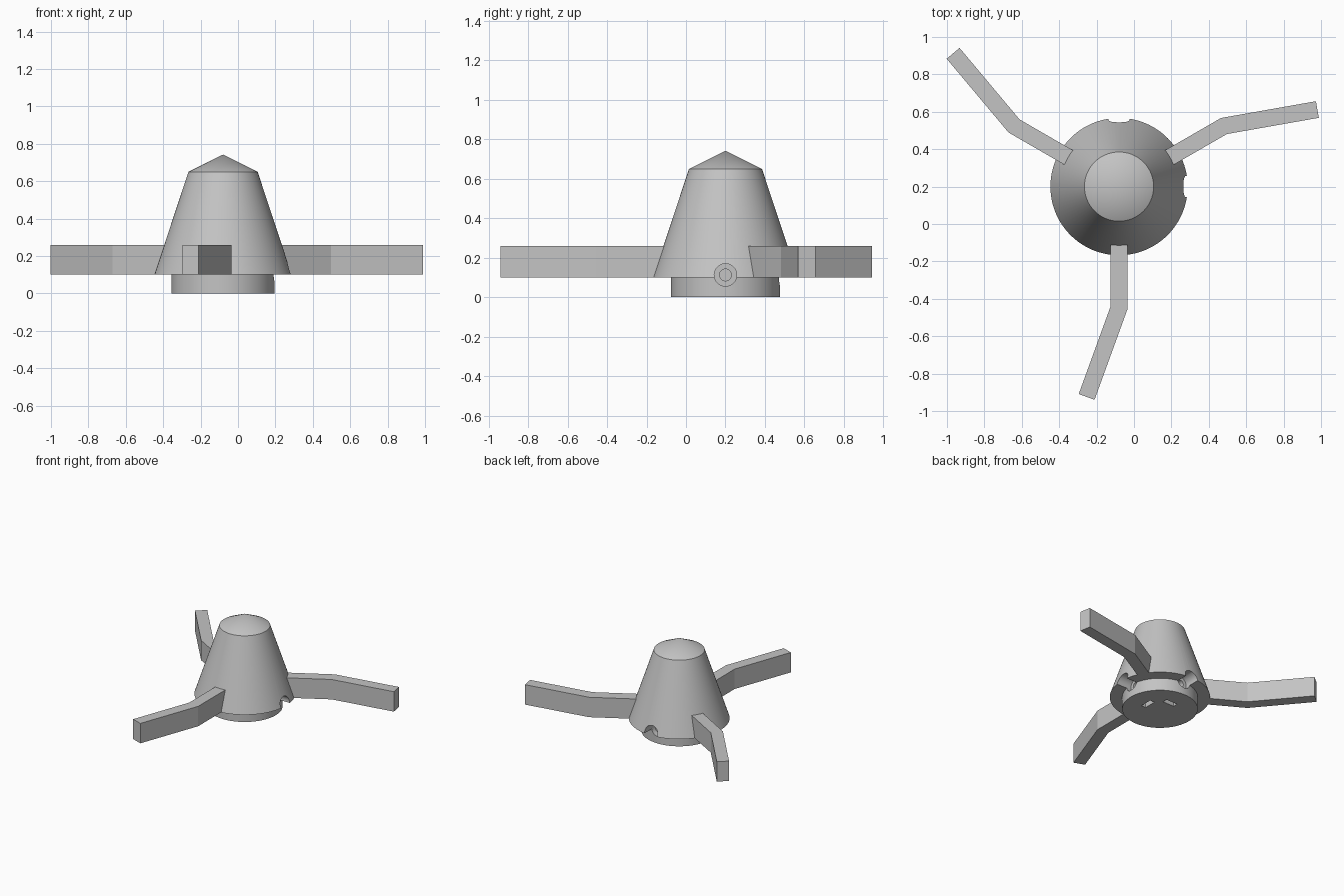
import bpy, bmesh, math
from mathutils import Vector, Matrix

cube = bpy.data.objects.get("Cube")
if cube:
    bpy.data.objects.remove(cube, do_unlink=True)

CENTRE = Vector((-0.08, 0.2, 0))
SEGMENTS = 96

grey = bpy.data.materials.new("light_grey")
grey.use_nodes = True
grey.diffuse_color = (0.55, 0.55, 0.55, 1)
grey.node_tree.nodes["Principled BSDF"].inputs["Base Color"].default_value = grey.diffuse_color


def make_object(name, bm):
    bmesh.ops.recalc_face_normals(bm, faces=bm.faces)
    mesh = bpy.data.meshes.new(name)
    bm.to_mesh(mesh)
    bm.free()
    mesh.materials.append(grey)
    obj = bpy.data.objects.new(name, mesh)
    obj.location = CENTRE
    bpy.context.collection.objects.link(obj)
    return obj


def lathe(name, profile):
    bm = bmesh.new()
    verts = [bm.verts.new((r, 0, z)) for r, z in profile]
    edges = [bm.edges.new(pair) for pair in zip(verts, verts[1:])]
    bmesh.ops.spin(bm, geom=verts + edges, cent=(0, 0, 0), axis=(0, 0, 1),
                   angle=math.tau, steps=SEGMENTS)
    bmesh.ops.remove_doubles(bm, verts=bm.verts, dist=1e-5)
    return make_object(name, bm)


def bore(name, radius, inner, outer, angle):
    # Radial cylinder used as a cutter
    bm = bmesh.new()
    place = (Matrix.Rotation(angle, 4, "Z")
             @ Matrix.Translation(((inner + outer) / 2, 0, 0.113))
             @ Matrix.Rotation(math.pi / 2, 4, "Y"))
    bmesh.ops.create_cone(bm, cap_ends=True, segments=32, radius1=radius,
                          radius2=radius, depth=outer - inner, matrix=place)
    return make_object(name, bm)


def slot(name, angle):
    # Nut pocket opening through the underside
    bm = bmesh.new()
    place = (Matrix.Rotation(angle, 4, "Z") @ Matrix.Translation((0.115, 0, 0.06))
             @ Matrix.Diagonal((0.04, 0.1, 0.24, 1)))
    bmesh.ops.create_cube(bm, size=1, matrix=place)
    return make_object(name, bm)


def arm(name, angle):
    # Bent bar: plan outline mitred at the bend, then extruded upward
    half, bend = 0.045, math.radians(20)
    tip_dir = Vector((math.cos(bend), -math.sin(bend), 0))
    side = Vector((math.sin(bend), math.cos(bend), 0)) * half
    knee = Vector((0.648, 0, 0))
    mitre = Vector((math.tan(bend / 2), 1, 0)) * half
    tip = knee + tip_dir * 0.507
    start, across = Vector((0.3, 0, 0)), Vector((0, half, 0))
    outline = [start - across, knee - mitre, tip - side,
               tip + side, knee + mitre, start + across]
    bm = bmesh.new()
    face = bm.faces.new([bm.verts.new(p + Vector((0, 0, 0.1))) for p in outline])
    extruded = bmesh.ops.extrude_face_region(bm, geom=[face])
    top = [g for g in extruded["geom"] if isinstance(g, bmesh.types.BMVert)]
    bmesh.ops.translate(bm, verts=top, vec=(0, 0, 0.16))
    bmesh.ops.rotate(bm, verts=bm.verts, matrix=Matrix.Rotation(angle, 3, "Z"))
    return make_object(name, bm)


# Conical hub with its base collar
hub = lathe("hub", [(0, 0), (0.276, 0), (0.276, 0.1), (0.367, 0.1),
                    (0.185, 0.65), (0, 0.742)])

# Screw holes, counterbores and nut pockets on two sides
for label, angle in (("left", 0), ("back", math.pi / 2)):
    cutters = [bore(label + "_counterbore", 0.057, 0.23, 0.5, angle),
               bore(label + "_screw_hole", 0.03, 0.1, 0.3, angle),
               slot(label + "_nut_slot", angle)]
    for cutter in cutters:
        cutter.hide_render = True
        cutter.hide_set(True)
        cut = hub.modifiers.new(cutter.name, "BOOLEAN")
        cut.object = cutter
        cut.operation = "DIFFERENCE"
        cut.solver = "EXACT"

# Apply the cuts, then smooth the round walls
bpy.context.view_layer.objects.active = hub
hub.select_set(True)
for modifier in list(hub.modifiers):
    bpy.ops.object.modifier_apply(modifier=modifier.name)
bpy.ops.object.shade_smooth_by_angle(angle=math.radians(30))

# Three arms
for label, degrees in (("left", 30), ("right", 150), ("front", 270)):
    arm(label + "_arm", math.radians(degrees))
